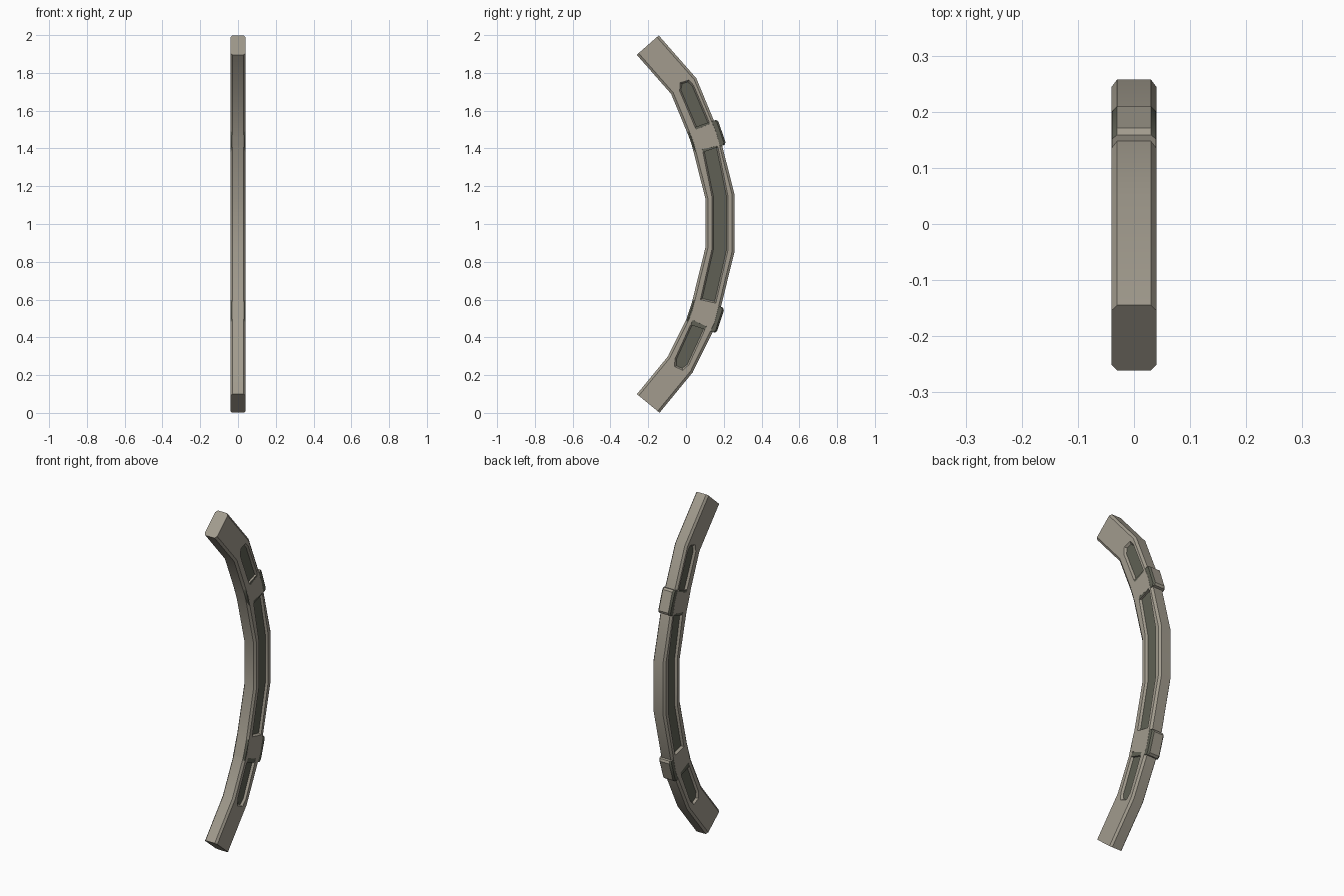
import bpy, bmesh, math
from mathutils import Vector

if "Cube" in bpy.data.objects:
    bpy.data.objects.remove(bpy.data.objects["Cube"])


def material(name, rgb):
    m = bpy.data.materials.new(name)
    m.diffuse_color = (*rgb, 1)
    m.use_nodes = True
    m.node_tree.nodes["Principled BSDF"].inputs["Base Color"].default_value = m.diffuse_color
    return m


MATS = [material("warm grey", (0.36, 0.33, 0.27)),
        material("dark olive grey", (0.115, 0.118, 0.09))]


def miters(path):
    """Sideways vector in the y-z plane at every path point."""
    pts = [Vector(p[:2]) for p in path]
    segs = [(b - a).normalized() for a, b in zip(pts, pts[1:])]
    out = []
    for i in range(len(pts)):
        a, b = segs[max(i - 1, 0)], segs[min(i, len(segs) - 1)]
        t = (a + b).normalized()
        out.append(Vector((-t.y, t.x)) / t.dot(b))
    return pts, out


def make_object(name, bm):
    bmesh.ops.recalc_face_normals(bm, faces=bm.faces)
    me = bpy.data.meshes.new(name)
    bm.to_mesh(me)
    bm.free()
    for m in MATS:
        me.materials.append(m)
    ob = bpy.data.objects.new(name, me)
    bpy.context.collection.objects.link(ob)
    return ob


def bridge(bm, a, b):
    for i in range(len(a)):
        j = (i + 1) % len(a)
        bm.faces.new((a[i], a[j], b[j], b[i]))


def sweep(name, path, hx, cx, cw):
    """Chamfered bar along (y, z, half width) points."""
    bm = bmesh.new()
    rings = []
    for p, (c, n) in zip(path, zip(*miters(path))):
        w = p[2]
        sec = [(hx, w - cw), (hx - cx, w), (cx - hx, w), (-hx, w - cw),
               (-hx, cw - w), (cx - hx, -w), (hx - cx, -w), (hx, cw - w)]
        rings.append([bm.verts.new((x, *(c + n * s))) for x, s in sec])
    for a, b in zip(rings, rings[1:]):
        bridge(bm, a, b)
    bm.faces.new(rings[0])
    bm.faces.new(rings[-1])
    return make_object(name, bm)


def smooth(ob):
    for p in ob.data.polygons:
        p.use_smooth = True
    ob.data.set_sharp_from_angle(angle=math.radians(30))


def recess_cutter(path, side):
    """Tapered prism, dark on its floor, that cuts one sunken panel."""
    bm = bmesh.new()
    loops = []
    for x, shrink in ((0.046, -0.004), (0.028, 0.008)):
        c, n = miters(path)
        c[0] += (c[1] - c[0]).normalized() * shrink
        c[-1] += (c[-2] - c[-1]).normalized() * shrink
        w = [p[2] - shrink for p in path]
        k = range(len(path))
        ring = [c[i] + n[i] * w[i] for i in k] + [c[i] - n[i] * w[i] for i in reversed(k)]
        loops.append([bm.verts.new((x * side, *v)) for v in ring])
    bridge(bm, *loops)
    bm.faces.new(loops[0])
    bm.faces.new(loops[1]).material_index = 1
    return make_object("recess_cutter", bm)


# Curved bar
W = 0.0775
centre = [(-0.2025, 1.947), (-0.012, 1.73), (0.10, 1.46), (0.18, 1.145),
          (0.18, 0.865), (0.09, 0.50), (-0.03, 0.257), (-0.20, 0.05)]
bar = sweep("curved_bar", [(y, z, W) for y, z in centre], 0.04, 0.01, 0.013)

# Sunken panels on both sides
panels = [
    [(0.09, 1.515, 0.04), (0.003, 1.72, 0.04), (-0.008, 1.755, 0.024)],
    [(0.127, 1.405, 0.042), (0.18, 1.145, 0.042), (0.18, 0.865, 0.042), (0.117, 0.59, 0.042)],
    [(0.072, 0.475, 0.04), (-0.022, 0.27, 0.04), (-0.038, 0.235, 0.024)],
]
cutters = [recess_cutter(p, s) for p in panels for s in (1, -1)]
for c in cutters:
    c.hide_render = True
    mod = bar.modifiers.new("recess", 'BOOLEAN')
    mod.operation = 'DIFFERENCE'
    mod.solver = 'EXACT'
    mod.object = c
bpy.context.view_layer.update()
cut = bpy.data.meshes.new_from_object(bar.evaluated_get(bpy.context.evaluated_depsgraph_get()))
bar.modifiers.clear()
bar.data = cut
for c in cutters:
    bpy.data.objects.remove(c)
smooth(bar)

# Two clamping bands with dark flanks
for name, y, z, deg in (("upper_band", 0.108, 1.46, 19), ("lower_band", 0.10, 0.515, -18)):
    d = Vector((-math.sin(math.radians(deg)), math.cos(math.radians(deg))))
    path = [(*(Vector((y, z)) + d * t), w)
            for t, w in ((-0.07, 0.078), (-0.058, 0.087), (0.058, 0.087), (0.07, 0.078))]
    band = sweep(name, path, 0.0396, 0.009, 0.009)
    for p in band.data.polygons:
        p.material_index = 1 if abs(p.normal.x) > 0.5 else 0
    smooth(band)
